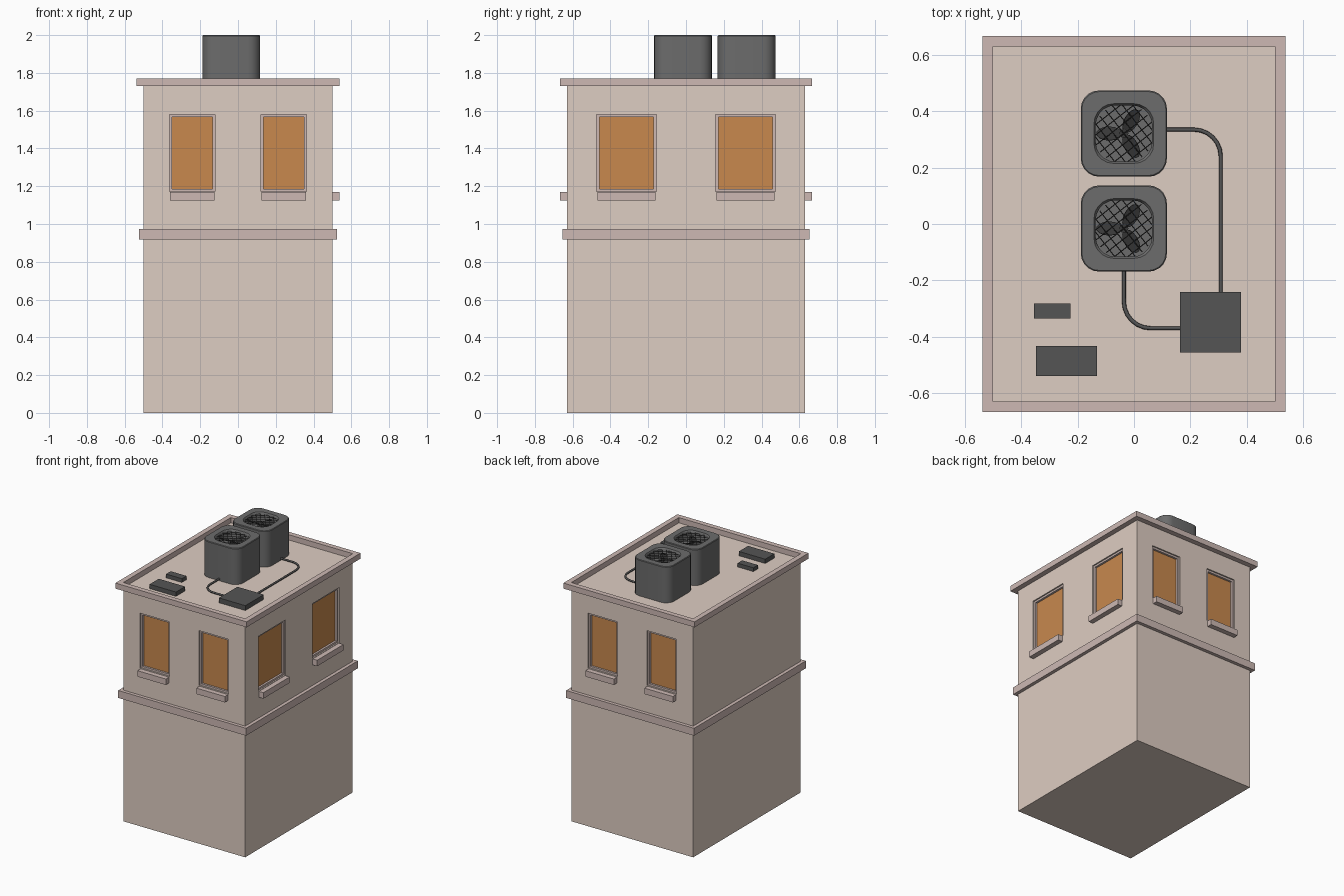
import bpy, bmesh, math
from mathutils import Matrix, Vector

if "Cube" in bpy.data.objects:
    bpy.data.objects.remove(bpy.data.objects["Cube"])

ROOF, TOP = 1.732, 1.771


def material(name, r, g, b):
    m = bpy.data.materials.new(name)
    m.diffuse_color = (r, g, b, 1)
    m.use_nodes = True
    m.node_tree.nodes["Principled BSDF"].inputs["Base Color"].default_value = m.diffuse_color
    return m


WALL = material("wall", 0.73, 0.61, 0.54)
TRIM = material("trim", 0.61, 0.485, 0.456)
PANE = material("pane", 0.58, 0.25, 0.076)
METAL = material("metal", 0.15, 0.15, 0.15)
DARK = material("dark_metal", 0.09, 0.09, 0.09)
FAN = material("fan", 0.04, 0.04, 0.04)


def finish(bm, name, mat, smooth=False):
    bmesh.ops.recalc_face_normals(bm, faces=bm.faces)
    me = bpy.data.meshes.new(name)
    bm.to_mesh(me)
    bm.free()
    ob = bpy.data.objects.new(name, me)
    bpy.context.collection.objects.link(ob)
    me.materials.append(mat)
    if smooth:
        select(ob)
        bpy.ops.object.shade_smooth_by_angle(angle=math.radians(35))
    return ob


def select(ob):
    bpy.ops.object.select_all(action='DESELECT')
    ob.select_set(True)
    bpy.context.view_layer.objects.active = ob


def box(name, lo, hi, mat, rot=Matrix()):
    lo, hi = Vector(lo), Vector(hi)
    bm = bmesh.new()
    bmesh.ops.create_cube(bm, size=1, matrix=rot @ Matrix.Translation((lo + hi) / 2)
                          @ Matrix.Diagonal((*(hi - lo), 1)))
    return finish(bm, name, mat)


def ring(name, outer, inner, z0, z1, mat, rot=Matrix()):
    """Rectangular band; outer/inner are (x0, y0, x1, y1), extruded z0..z1."""
    bm = bmesh.new()
    loops = []
    for (x0, y0, x1, y1), z in ((outer, z0), (outer, z1), (inner, z1), (inner, z0)):
        loops.append([bm.verts.new(rot @ Vector((x, y, z)))
                      for x, y in ((x0, y0), (x1, y0), (x1, y1), (x0, y1))])
    for k in range(4):
        a, b = loops[k], loops[(k + 1) % 4]
        for i in range(4):
            j = (i + 1) % 4
            bm.faces.new((a[i], a[j], b[j], b[i]))
    return finish(bm, name, mat)


def wire(name, paths, radius, mat, res):
    cu = bpy.data.curves.new(name, 'CURVE')
    cu.dimensions = '3D'
    cu.bevel_depth, cu.bevel_resolution, cu.use_fill_caps = radius, res, True
    for pts in paths:
        sp = cu.splines.new('POLY')
        sp.points.add(len(pts) - 1)
        for p, co in zip(sp.points, pts):
            p.co = (*co, 1)
    cu.materials.append(mat)
    ob = bpy.data.objects.new(name, cu)
    bpy.context.collection.objects.link(ob)
    select(ob)
    bpy.ops.object.convert(target='MESH')
    return ob


# building body and trim bands
body = box("building_body", (-0.5, -0.63, 0), (0.5, 0.63, ROOF), WALL)


def trim(name, out, inn, z0, z1):
    ring(name, (-0.5 - out, -0.63 - out, 0.5 + out, 0.63 + out),
         (-0.5 + inn, -0.63 + inn, 0.5 - inn, 0.63 - inn), z0, z1, TRIM)


trim("roof_parapet", 0.038, 0.0, 1.73, TOP)
trim("floor_band", 0.025, 0.005, 0.918, 0.973)


# windows: recessed opening, frame, pane and projecting sill
def window(side, angle, wall, c, half):
    rot = Matrix.Rotation(angle, 4, 'Z')
    z0, z1, t = 1.172, 1.58, 0.014
    cutter = box("cutter", (c - half, -wall - 0.05, z0), (c + half, -wall + 0.035, z1), TRIM, rot)
    mod = body.modifiers.new("opening", 'BOOLEAN')
    mod.operation, mod.object, mod.solver = 'DIFFERENCE', cutter, 'EXACT'
    select(body)
    bpy.ops.object.modifier_apply(modifier=mod.name)
    bpy.data.objects.remove(cutter)
    # local (x, z) ring turned upright against the wall
    up = rot @ Matrix.Rotation(math.pi / 2, 4, 'X')
    ring(side + "_window_frame", (c - half, z0, c + half, z1),
         (c - half + t, z0 + t, c + half - t, z1 - t), wall - 0.035, wall - 0.01, TRIM, up)
    box(side + "_window_pane", (c - half + 0.005, -wall + 0.025, z0 + 0.005),
        (c + half - 0.005, -wall + 0.034, z1 - 0.005), PANE, rot)
    box(side + "_window_sill", (c - half + 0.004, -wall - 0.037, 1.125),
        (c + half - 0.004, -wall + 0.005, z0 - 0.003), TRIM, rot)


for s in (-1, 1):
    window("front", 0, 0.63, 0.242 * s, 0.121)
    window("right", math.pi / 2, 0.5, 0.315 * s, 0.158)
    window("back", math.pi, 0.63, 0.242 * s, 0.121)


# rooftop cooling units
def rounded(half, r, z, seg=5):
    return [(sx * (half - r) + r * math.cos(a), sy * (half - r) + r * math.sin(a), z)
            for q, (sx, sy) in enumerate(((1, 1), (-1, 1), (-1, -1), (1, -1)))
            for a in (math.pi / 2 * (q + k / seg) for k in range(seg + 1))]


def cooling_unit(cx, cy):
    at = Vector((cx, cy, 0))
    # casing with fan well
    bm = bmesh.new()
    prof = ((0.153, 0.065, ROOF), (0.153, 0.065, 1.996), (0.149, 0.062, 2.0),
            (0.106, 0.07, 2.0), (0.1, 0.07, 1.99), (0.1, 0.07, 1.93))
    rows = [[bm.verts.new(Vector(p) + at) for p in rounded(*f)] for f in prof]
    n = len(rows[0])
    for a, b in zip(rows, rows[1:]):
        for i in range(n):
            bm.faces.new((a[i], a[(i + 1) % n], b[(i + 1) % n], b[i]))
    bm.faces.new(rows[0])
    bm.faces.new(rows[-1])
    finish(bm, "unit_casing", METAL, True)
    # three pitched oval blades and hub
    bm = bmesh.new()
    for k in range(3):
        m = (Matrix.Translation(at + Vector((0, 0, 1.962)))
             @ Matrix.Rotation(math.radians(60 + 120 * k), 4, 'Z')
             @ Matrix.Translation((0.052, 0, 0)) @ Matrix.Rotation(0.35, 4, 'X')
             @ Matrix.Diagonal((0.046, 0.026, 1, 1)))
        bmesh.ops.create_cone(bm, cap_ends=True, segments=14, radius1=1, radius2=1,
                              depth=0.004, matrix=m)
    bmesh.ops.create_cone(bm, cap_ends=True, segments=12, radius1=0.016, radius2=0.016,
                          depth=0.034, matrix=Matrix.Translation(at + Vector((0, 0, 1.953))))
    finish(bm, "unit_fan", FAN)
    # diagonal wire grille
    paths = []
    for ang in (math.radians(38), math.radians(128)):
        d = Vector((math.cos(ang), math.sin(ang), 0))
        s = Vector((-d.y, d.x, 0))
        for k in range(-3, 4):
            o = k * 0.029
            h = math.sqrt(0.106 ** 2 - o * o)
            c = at + s * o + Vector((0, 0, 1.987))
            paths.append([c - d * h, c + d * h])
    wire("unit_grille", paths, 0.0018, FAN, 0)


cooling_unit(-0.036, 0.321)
cooling_unit(-0.036, -0.016)

# rooftop boxes
box("junction_box", (0.164, -0.457, ROOF), (0.38, -0.241, TOP - 0.003), DARK)
box("small_vent_box", (-0.355, -0.336, ROOF), (-0.226, -0.282, 1.76), DARK)
box("large_vent_box", (-0.347, -0.54, ROOF), (-0.131, -0.433, 1.764), DARK)


# pipes with a rounded elbow
def pipe(name, start, corner, end, r=0.095, z=ROOF + 0.014):
    s, c, e = (Vector((*p, z)) for p in (start, corner, end))
    u, v = (s - c).normalized() * r, (e - c).normalized() * r
    arc = [c + u * (1 - math.sin(t)) + v * (1 - math.cos(t))
           for t in (math.pi / 12 * k for k in range(7))]
    ob = wire(name, [[s] + arc + [e]], 0.007, DARK, 2)
    select(ob)
    bpy.ops.object.shade_smooth_by_angle(angle=math.radians(50))


pipe("long_pipe", (0.1, 0.335), (0.308, 0.335), (0.308, -0.25))
pipe("short_pipe", (-0.036, -0.15), (-0.036, -0.37), (0.175, -0.37))
